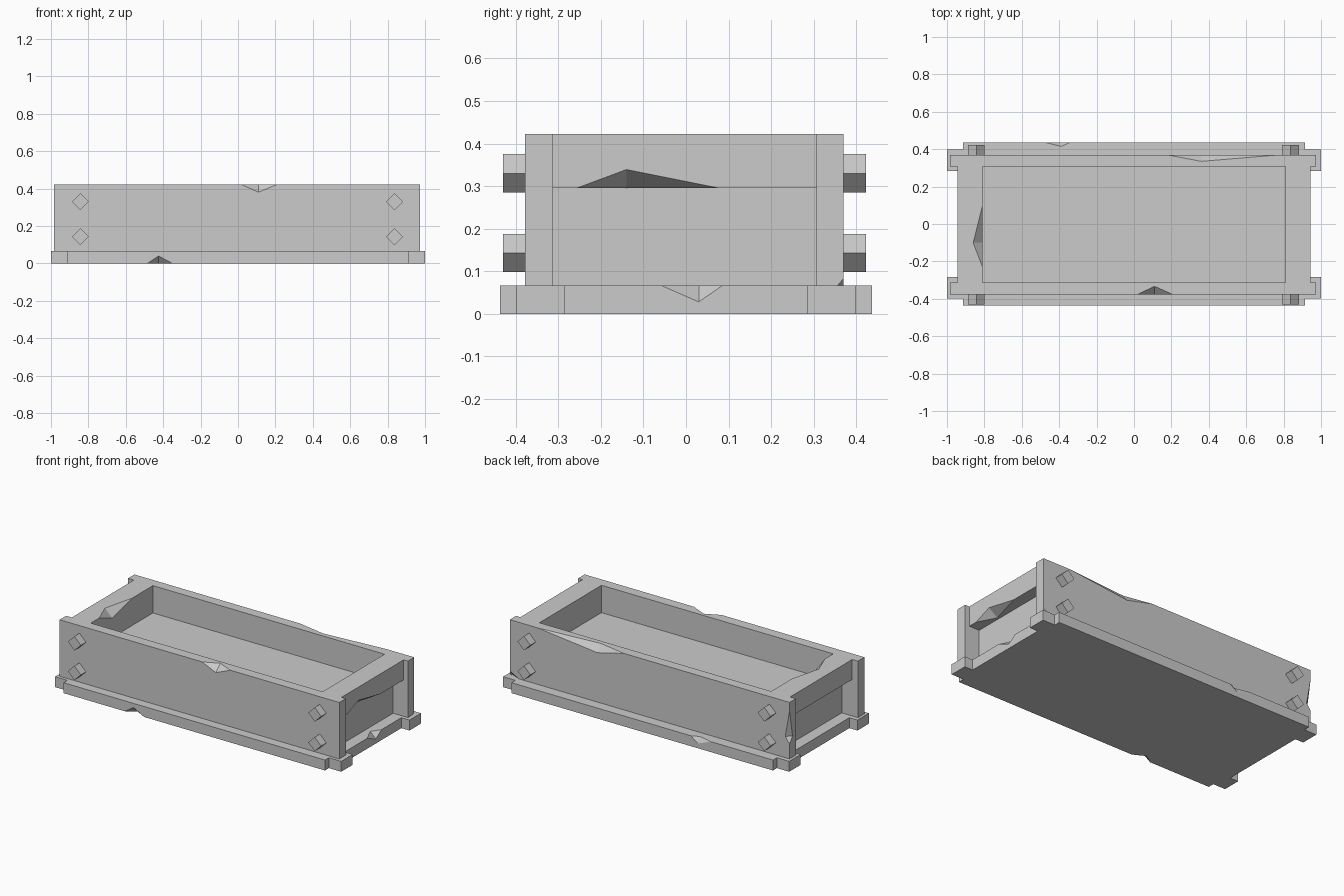
import bpy
import bmesh

if "Cube" in bpy.data.objects:
    bpy.data.objects.remove(bpy.data.objects["Cube"], do_unlink=True)

GREY = (0.6, 0.6, 0.6, 1.0)
stone = bpy.data.materials.new("stone_grey")
stone.use_nodes = True
stone.diffuse_color = GREY
stone.node_tree.nodes["Principled BSDF"].inputs["Base Color"].default_value = GREY


def finish(name, bm):
    """Turn a bmesh into a flat-shaded stone object."""
    bmesh.ops.recalc_face_normals(bm, faces=bm.faces)
    mesh = bpy.data.meshes.new(name)
    bm.to_mesh(mesh)
    bm.free()
    mesh.materials.append(stone)
    obj = bpy.data.objects.new(name, mesh)
    bpy.context.collection.objects.link(obj)
    return obj


def prism(name, outline, z0, z1):
    """Extrude a plan outline between two heights."""
    bm = bmesh.new()
    face = bm.faces.new([bm.verts.new((x, y, z0)) for x, y in outline])
    top = bmesh.ops.extrude_face_region(bm, geom=[face])["geom"]
    verts = [v for v in top if isinstance(v, bmesh.types.BMVert)]
    bmesh.ops.translate(bm, vec=(0, 0, z1 - z0), verts=verts)
    return finish(name, bm)


def box(name, x0, x1, y0, y1, z0, z1):
    return prism(name, [(x0, y0), (x1, y0), (x1, y1), (x0, y1)], z0, z1)


def chip(target, axis, lo, mid, hi, corner, depth):
    """Knock a faceted chip out of an edge that runs along the given axis."""
    def point(along, u, v):
        p = [u, v]
        p.insert(axis, along)
        return p

    (u, v), (du, dv) = corner, depth
    bm = bmesh.new()
    for p in (point(lo, u, v), point(hi, u, v), point(mid, u + du, v),
              point(mid, u, v + dv), point(mid, u - du, v - dv)):
        bm.verts.new(p)
    bmesh.ops.convex_hull(bm, input=bm.verts)
    cutter = finish("chip_cutter", bm)
    cutter.hide_render = True
    mod = target.modifiers.new("chip", "BOOLEAN")
    mod.operation = "DIFFERENCE"
    mod.solver = "EXACT"
    mod.object = cutter
    graph = bpy.context.evaluated_depsgraph_get()
    cut = bpy.data.meshes.new_from_object(target.evaluated_get(graph))
    target.modifiers.clear()
    target.data = cut
    bpy.data.objects.remove(cutter, do_unlink=True)


BASE_TOP, RIM = 0.066, 0.423
FRONT, BACK = -0.378, 0.37
INNER_FRONT, INNER_BACK = -0.313, 0.307

# Base slab with notched corners and projecting tabs
corner_steps = [(0.943, 0.284), (1.0, 0.284), (1.0, 0.398), (0.914, 0.398), (0.914, 0.437)]
outline = []
for sx, sy in ((1, 1), (-1, 1), (-1, -1), (1, -1)):
    steps = corner_steps if sx * sy > 0 else corner_steps[::-1]
    outline += [(sx * x, sy * y) for x, y in steps]
base = prism("base_slab", outline, 0, BASE_TOP)
chip(base, 0, -0.485, -0.425, -0.35, (-0.437, 0), (0.04, 0.04))
chip(base, 0, -0.48, -0.39, -0.34, (0.437, BASE_TOP), (-0.022, -0.035))
chip(base, 1, -0.057, 0.03, 0.085, (0.943, BASE_TOP), (-0.04, -0.038))

# Long side panels
front = box("front_panel", -0.983, 0.973, FRONT, INNER_FRONT, BASE_TOP, RIM)
chip(front, 0, 0.015, 0.11, 0.21, (FRONT, RIM), (0.045, -0.042))
back = box("back_panel", -0.983, 0.973, INNER_BACK, BACK, BASE_TOP, RIM)
chip(back, 0, 0.175, 0.36, 0.78, (BACK, RIM), (-0.035, -0.045))
chip(back, 2, 0.16, 0.2, 0.37, (-0.983, BACK), (0.03, -0.03))
chip(back, 0, 0.91, 0.97299, 0.97301, (BACK, BASE_TOP), (-0.028, 0.033))

# End rails over recessed end panels
rails = {}
for side, sign in (("left", 1), ("right", -1)):
    for part, outer, z0, z1 in (("rail", 0.943, 0.296, RIM), ("panel", 0.87, BASE_TOP, 0.296)):
        x0, x1 = sorted((sign * 0.81, sign * outer))
        rails[side, part] = box(f"{side}_end_{part}", x0, x1, INNER_FRONT, INNER_BACK, z0, z1)
chip(rails["left", "rail"], 1, -0.255, -0.14, 0.075, (0.943, 0.296), (-0.06, 0.043))
chip(rails["right", "rail"], 1, -0.23, -0.1, 0.1, (-0.81, RIM), (-0.05, -0.05))

# Raised inner floor
box("inner_floor", -0.81, 0.81, INNER_FRONT, INNER_BACK, BASE_TOP, 0.25)

# Diamond pegs on the front and back panels
R = 0.045
for face, y0, y1 in (("front", -0.43, FRONT), ("back", BACK, 0.423)):
    for side, x in (("left", 0.837), ("right", -0.843)):
        for level, z in (("lower", 0.143), ("upper", 0.33)):
            bm = bmesh.new()
            ring = [(x - R, z), (x, z - R), (x + R, z), (x, z + R)]
            f = bm.faces.new([bm.verts.new((px, y0, pz)) for px, pz in ring])
            ext = bmesh.ops.extrude_face_region(bm, geom=[f])["geom"]
            bmesh.ops.translate(bm, vec=(0, y1 - y0, 0),
                                verts=[v for v in ext if isinstance(v, bmesh.types.BMVert)])
            finish(f"{face}_{side}_{level}_peg", bm)
